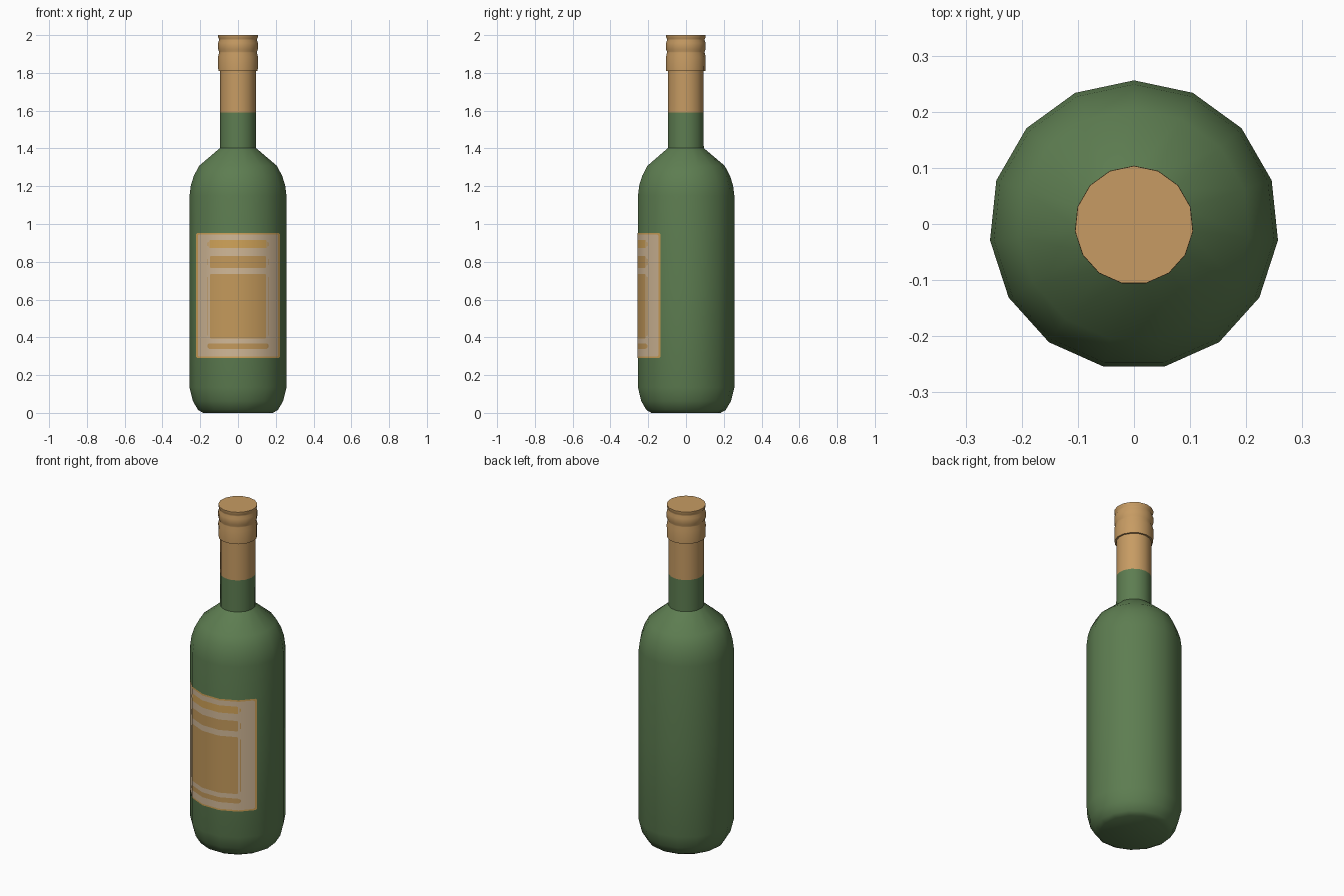
import bpy, bmesh, math

if "Cube" in bpy.data.objects:
    bpy.data.objects.remove(bpy.data.objects["Cube"])

SIDES = 15
R = 0.258          # body radius
Y0 = -0.002        # centres the odd-sided outline


def material(name, rgb):
    m = bpy.data.materials.new(name)
    m.diffuse_color = (*rgb, 1)
    m.use_nodes = True
    m.node_tree.nodes["Principled BSDF"].inputs["Base Color"].default_value = m.diffuse_color
    return m


green = material("bottle green", (0.110, 0.205, 0.082))
tan = material("foil tan", (0.57, 0.33, 0.125))
cream = material("label cream", (0.64, 0.48, 0.31))
gold = material("label gold", (0.64, 0.37, 0.10))
ochre = material("label ochre", (0.55, 0.32, 0.105))


def finish(name, bm, mat, angle):
    me = bpy.data.meshes.new(name)
    bm.to_mesh(me)
    bm.free()
    ob = bpy.data.objects.new(name, me)
    bpy.context.collection.objects.link(ob)
    me.materials.append(mat)
    bpy.ops.object.select_all(action='DESELECT')
    ob.select_set(True)
    bpy.context.view_layer.objects.active = ob
    bpy.ops.object.shade_smooth_by_angle(angle=math.radians(angle))
    return ob


def lathe(name, profile, mat, cap_bottom=False, cap_top=False):
    """Spin (radius, z) points, listed bottom to top; one corner points to +y."""
    bm = bmesh.new()
    rings = []
    for r, z in profile:
        rings.append([bm.verts.new((r * math.sin(2 * math.pi * i / SIDES),
                                    r * math.cos(2 * math.pi * i / SIDES) + Y0, z))
                      for i in range(SIDES)])
    for a, b in zip(rings, rings[1:]):
        for i in range(SIDES):
            j = (i + 1) % SIDES
            bm.faces.new((a[j], a[i], b[i], b[j]))
    if cap_bottom:
        bm.faces.new(rings[0])
    if cap_top:
        bm.faces.new(rings[-1][::-1])
    return finish(name, bm, mat, 45)


# Glass body, shoulder and lower neck
lathe("bottle_glass", [(0.185, 0), (0.212, 0.015), (0.24, 0.062), (0.258, 0.135),
                       (0.258, 0.65), (0.258, 1.15), (0.251, 1.205), (0.235, 1.255),
                       (0.207, 1.308), (0.096, 1.402), (0.0955, 1.59)], green, cap_bottom=True)

# Foil sleeve and ringed cap
lathe("foil_cap", [(0.0955, 1.59), (0.095, 1.81), (0.105, 1.81), (0.106, 1.885),
                   (0.101, 1.907), (0.101, 1.913), (0.106, 1.925), (0.106, 1.958),
                   (0.101, 1.973), (0.101, 1.98), (0.1055, 1.988), (0.1055, 2.0)],
      tan, cap_top=True)

# Corners of the body's front outline, left to right
CORNERS = [(R * math.sin(math.radians(a)), -R * math.cos(math.radians(a)))
           for a in (-60, -36, -12, 12, 36, 60)]


def front_y(x):
    for (xa, ya), (xb, yb) in zip(CORNERS, CORNERS[1:]):
        if x <= xb + 1e-6:
            return ya + (yb - ya) * (x - xa) / (xb - xa)
    return CORNERS[-1][1]


def label_panel(name, half, z0, z1, chamfer, lift, mat):
    """Thin plate wrapped on the front facets, with clipped corners."""
    xs = sorted([-half, half, chamfer - half, half - chamfer]
                + [c[0] for c in CORNERS if abs(c[0]) < half - chamfer - 0.002])
    s = 1 + lift / R
    bm = bmesh.new()
    cols = []
    for x in xs:
        c = max(0, chamfer - (half - abs(x)))
        cols.append([bm.verts.new((x * s, front_y(x) * s + Y0, z))
                     for z in (z0 + c, z1 - c)])
    for a, b in zip(cols, cols[1:]):
        bm.faces.new((a[0], b[0], b[1], a[1]))
    finish(name, bm, mat, 45)


# Label: border, paper and printed blocks
label_panel("label_border", 0.220, 0.290, 0.953, 0.006, 0.0015, gold)
label_panel("label_paper", 0.211, 0.299, 0.944, 0.006, 0.0025, cream)
for name, z0, z1, c, mat in (("label_top_stripe", 0.872, 0.915, 0.014, gold),
                             ("label_title_block", 0.768, 0.830, 0.016, ochre),
                             ("label_main_block", 0.395, 0.734, 0.016, ochre),
                             ("label_bottom_stripe", 0.339, 0.368, 0.009, ochre)):
    label_panel(name, 0.160, z0, z1, c, 0.0035, mat)
